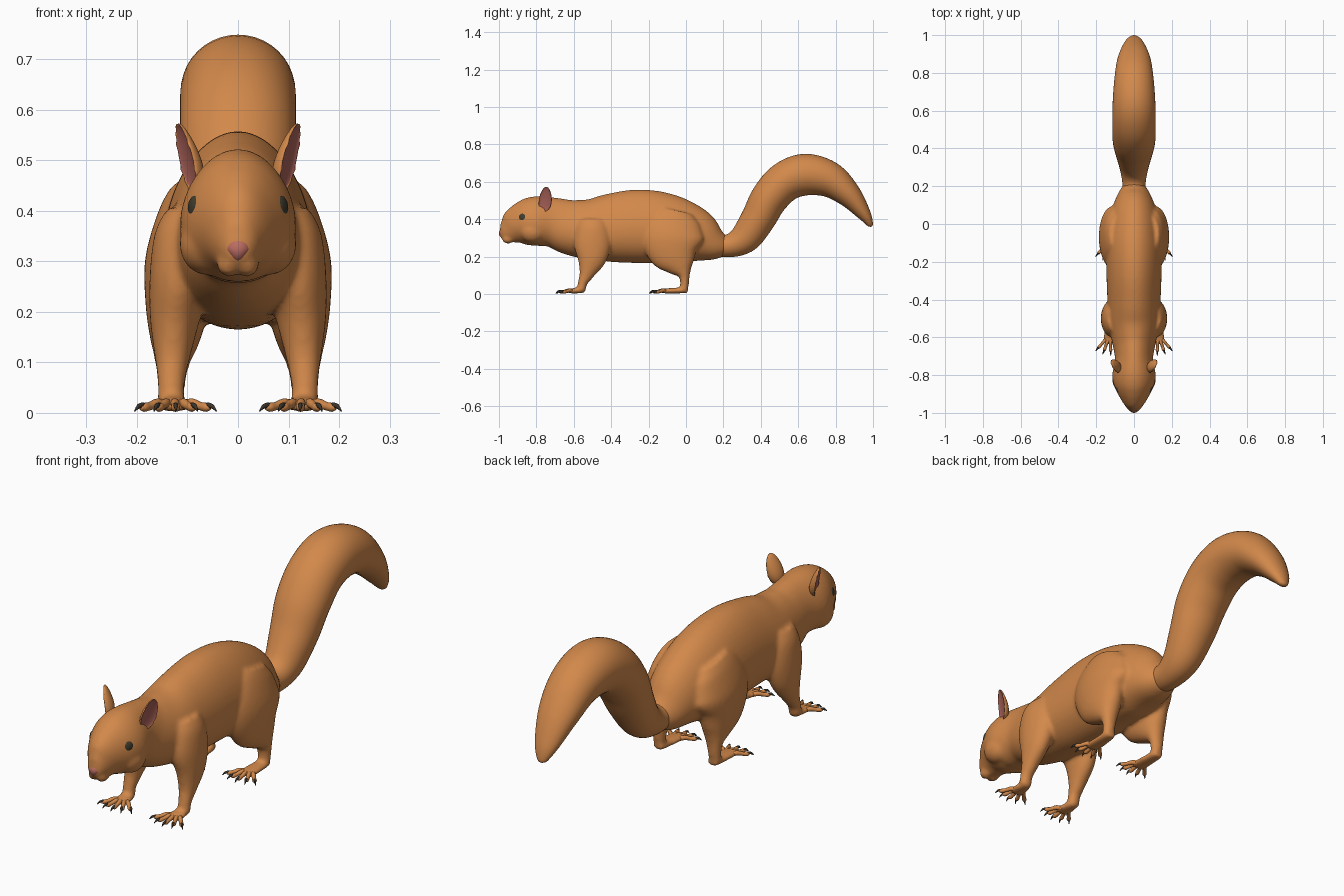
import bpy, bmesh, math
from mathutils import Vector, Matrix

if "Cube" in bpy.data.objects:
    bpy.data.objects.remove(bpy.data.objects["Cube"])


def material(name, rgb):
    m = bpy.data.materials.new(name)
    m.diffuse_color = (*rgb, 1)
    m.use_nodes = True
    m.node_tree.nodes["Principled BSDF"].inputs["Base Color"].default_value = m.diffuse_color
    return m


FUR = material("orange brown fur", (0.65, 0.25, 0.07))
PINK = material("nose pink", (0.50, 0.15, 0.12))
EAR = material("inner ear pink", (0.40, 0.12, 0.10))
DARK = material("dark eye", (0.05, 0.045, 0.027))
CLAW = material("dark claw", (0.045, 0.035, 0.025))


def spline(pts, steps):
    """Catmull-Rom through tuples of any length."""
    pts = [Vector(p) for p in pts]
    out = []
    for i in range(len(pts) - 1):
        a, b, c, d = pts[max(i - 1, 0)], pts[i], pts[i + 1], pts[min(i + 2, len(pts) - 1)]
        for k in range(steps):
            t = k / steps
            out.append(0.5 * (2 * b + (c - a) * t + (2 * a - 5 * b + 4 * c - d) * t * t
                              + (3 * b - a - 3 * c + d) * t ** 3))
    return out + [pts[-1]]


def tube(bm, pts, sides=32, steps=5, egg=0.0):
    """Loft ellipses along a path of (x, y, z, side radius, other radius)."""
    path = spline(pts, steps)
    rings = []
    for i, p in enumerate(path):
        q, r = path[max(i - 1, 0)], path[min(i + 1, len(path) - 1)]
        t = Vector(r[:3]) - Vector(q[:3])
        t.normalize()
        side = Vector((1, 0, 0))
        side = (side - t * t.dot(side)).normalized()
        up = t.cross(side)
        ring = []
        for k in range(sides):
            a = 2 * math.pi * k / sides
            ring.append(bm.verts.new(Vector(p[:3])
                        + side * p[3] * math.cos(a) * (1 - egg * math.sin(a))
                        + up * p[4] * math.sin(a)))
        rings.append(ring)
    for a, b in zip(rings, rings[1:]):
        for k in range(sides):
            n = (k + 1) % sides
            bm.faces.new((a[k], a[n], b[n], b[k]))
    bm.faces.new(rings[0])
    bm.faces.new(rings[-1])


def ball(bm, centre, radii, rot=Matrix(), seg=32):
    mat = Matrix.Translation(centre) @ rot @ Matrix.Diagonal((*radii, 1))
    return bmesh.ops.create_uvsphere(bm, u_segments=seg, v_segments=seg // 2,
                                     radius=1, matrix=mat)["verts"]


def finish(name, bm, mats, mirror=False):
    bmesh.ops.recalc_face_normals(bm, faces=bm.faces[:])
    for f in bm.faces:
        f.smooth = True
    me = bpy.data.meshes.new(name)
    bm.to_mesh(me)
    bm.free()
    for m in mats:
        me.materials.append(m)
    ob = bpy.data.objects.new(name, me)
    bpy.context.collection.objects.link(ob)
    if mirror:
        ob.modifiers.new("mirror", "MIRROR").use_mirror_merge = False
    return ob


# torso and head: (y, bottom, top, half width) from rump to snout
TORSO = [(0.21, 0.20, 0.305, 0.055), (0.15, 0.175, 0.36, 0.09), (0.05, 0.16, 0.46, 0.125),
         (-0.10, 0.165, 0.535, 0.145), (-0.25, 0.165, 0.558, 0.145), (-0.40, 0.17, 0.537, 0.14),
         (-0.52, 0.185, 0.507, 0.135), (-0.62, 0.21, 0.505, 0.115), (-0.71, 0.25, 0.515, 0.10),
         (-0.80, 0.257, 0.522, 0.114), (-0.86, 0.255, 0.50, 0.104), (-0.91, 0.26, 0.462, 0.079),
         (-0.95, 0.268, 0.412, 0.053), (-0.98, 0.285, 0.37, 0.034), (-0.995, 0.305, 0.345, 0.016)]
FRONT_LEG = [(0.10, -0.50, 0.40, 0.04, 0.07), (0.107, -0.50, 0.35, 0.058, 0.09),
             (0.115, -0.50, 0.27, 0.06, 0.10), (0.125, -0.505, 0.19, 0.05, 0.08),
             (0.13, -0.53, 0.11, 0.035, 0.042), (0.132, -0.552, 0.06, 0.027, 0.026),
             (0.132, -0.56, 0.018, 0.028, 0.024)]
HIND_LEG = [(0.09, -0.05, 0.44, 0.04, 0.09), (0.10, -0.06, 0.39, 0.058, 0.135),
            (0.113, -0.07, 0.30, 0.071, 0.165), (0.12, -0.06, 0.22, 0.064, 0.14),
            (0.125, -0.03, 0.15, 0.05, 0.08), (0.13, -0.01, 0.10, 0.035, 0.032),
            (0.132, -0.008, 0.05, 0.027, 0.023), (0.132, -0.014, 0.018, 0.028, 0.022)]
FEET = [(-0.56, -0.615), (-0.005, -0.115)]      # heel y, toe root y

bm = bmesh.new()
tube(bm, [(0, y, (a + b) / 2, w, (b - a) / 2) for y, a, b, w in TORSO], 48, egg=0.13)
for s in (1, -1):
    for leg in (FRONT_LEG, HIND_LEG):
        tube(bm, [(s * p[0], *p[1:]) for p in leg])
    for heel, root in FEET:                     # palms
        tube(bm, [(s * 0.132, heel + 0.015, 0.017, 0.02, 0.012),
                  (s * 0.13, heel - 0.01, 0.019, 0.028, 0.016),
                  (s * 0.127, root, 0.016, 0.036, 0.013),
                  (s * 0.126, root - 0.02, 0.015, 0.03, 0.010)])
    # cheek and muzzle pads
    ball(bm, (s * 0.062, -0.82, 0.335), (0.054, 0.07, 0.062))
    ball(bm, (s * 0.018, -0.952, 0.293), (0.024, 0.032, 0.024))
body = finish("body", bm, [FUR])
rm = body.modifiers.new("blend", "REMESH")
rm.mode = "VOXEL"
rm.voxel_size = 0.0075
rm.use_smooth_shade = True
sm = body.modifiers.new("soften", "SMOOTH")
sm.factor = 0.5
sm.iterations = 10

# tail: (y, z, half width, half thickness)
TAIL = [(0.13, 0.265, 0.055, 0.055), (0.23, 0.258, 0.063, 0.062), (0.315, 0.30, 0.08, 0.082),
        (0.385, 0.40, 0.10, 0.092), (0.445, 0.51, 0.113, 0.10), (0.53, 0.60, 0.115, 0.107),
        (0.64, 0.638, 0.113, 0.111), (0.765, 0.612, 0.104, 0.096), (0.87, 0.53, 0.088, 0.068),
        (0.95, 0.43, 0.055, 0.038), (0.984, 0.373, 0.025, 0.017), (0.99, 0.36, 0.006, 0.005)]
bm = bmesh.new()
tube(bm, [(0, *p) for p in TAIL], 40, 6)
finish("tail", bm, [FUR])

# toes and claws, five fanned out on every foot
toes, claws = bmesh.new(), bmesh.new()
for heel, root in FEET:
    for k in range(5):
        a = math.radians(-46 + 22 * k)
        d = Vector((math.sin(a), -math.cos(a), 0))
        c = Vector((0.126 + 0.008 * (k - 2), root + 0.012, 0))

        def at(r, z, w, h):
            return (*(c + d * r + Vector((0, 0, z))), w, h)
        tube(toes, [at(0.0, 0.014, 0.009, 0.009), at(0.025, 0.019, 0.009, 0.010),
                    at(0.05, 0.013, 0.008, 0.008), at(0.066, 0.011, 0.009, 0.009),
                    at(0.076, 0.010, 0.004, 0.004)], 12, 3)
        tube(claws, [at(0.068, 0.015, 0.005, 0.006), at(0.082, 0.013, 0.004, 0.005),
                     at(0.094, 0.003, 0.001, 0.001)], 8, 3)
finish("toes", toes, [FUR], True)
finish("claws", claws, [CLAW], True)

# ears: bowl shaped, pink on the hollow outer side
bm = bmesh.new()
verts = ball(bm, (0, 0, 0), (1, 1, 1))
for f in bm.faces:
    f.material_index = 1 if f.calc_center_median().x > 0.25 else 0
place = (Matrix.Translation((0.103, -0.752, 0.507))
         @ Matrix.Rotation(math.radians(-22), 4, "Z") @ Matrix.Rotation(math.radians(10), 4, "Y"))
for v in verts:
    x, y, z = v.co
    depth = 0.003 - 0.010 * max(x, 0) if x > 0 else 0.026 * x * (1 - 0.45 * z)
    v.co = place @ Vector((depth, 0.036 * y * (1 - 0.18 * z) + 0.010 * z, 0.067 * z))
finish("ears", bm, [FUR, EAR], True)

# eyes
bm = bmesh.new()
ball(bm, (0.083, -0.873, 0.405), (0.014, 0.026, 0.026), Matrix.Rotation(math.radians(-24), 4, "Z"))
finish("eyes", bm, [DARK], True)

# nose, narrower at the bottom
bm = bmesh.new()
for v in ball(bm, (0, -0.974, 0.324), (0.027, 0.026, 0.027)):
    if v.co.z < 0.324:
        v.co.x *= 1 - 0.45 * (0.324 - v.co.z) / 0.027
finish("nose", bm, [PINK])
